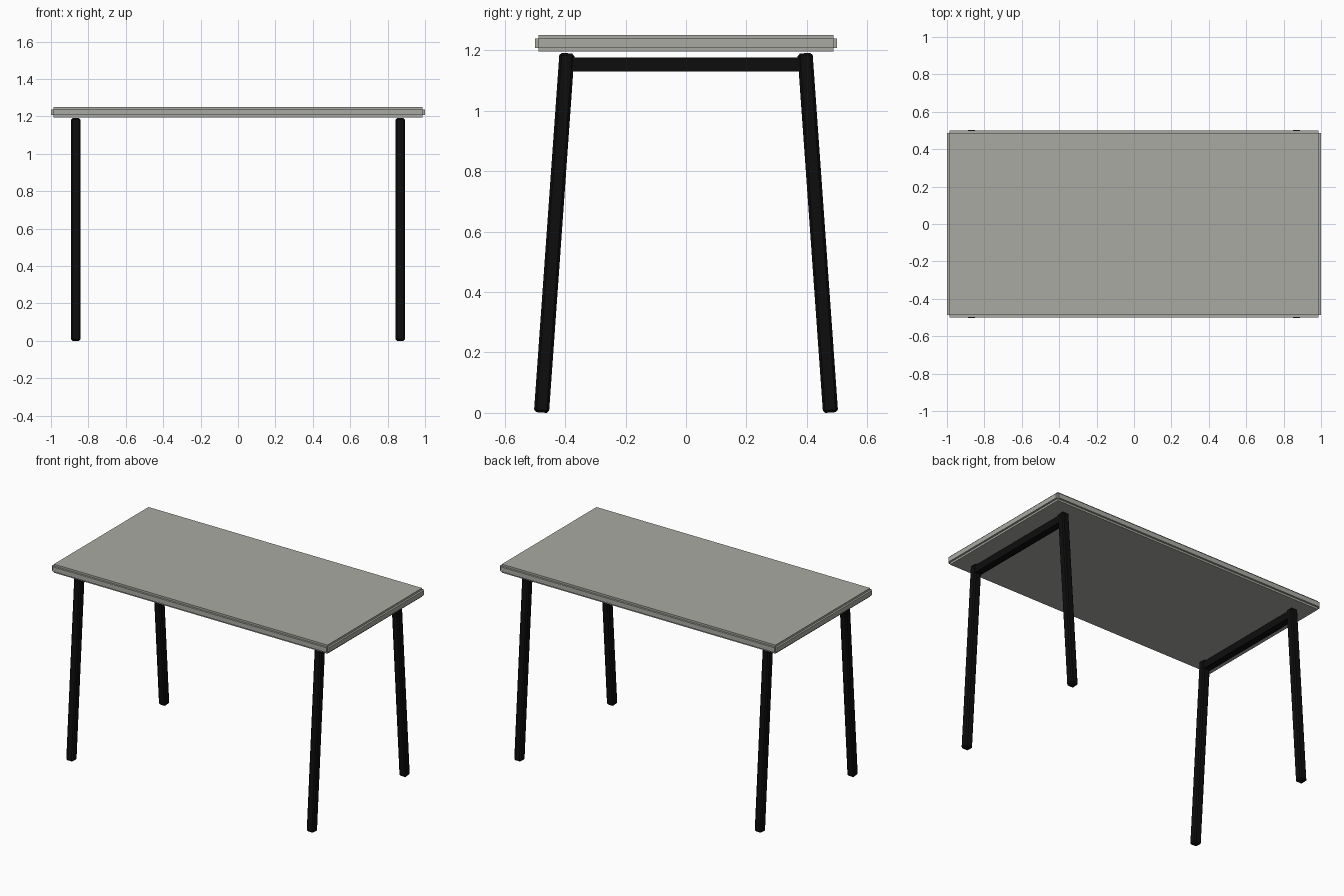
import bpy, bmesh, math
from mathutils import Matrix

if "Cube" in bpy.data.objects:
    bpy.data.objects.remove(bpy.data.objects["Cube"])


def material(name, rgb):
    m = bpy.data.materials.new(name)
    m.diffuse_color = (*rgb, 1.0)
    m.use_nodes = True
    m.node_tree.nodes["Principled BSDF"].inputs["Base Color"].default_value = m.diffuse_color
    return m


grey = material("warm grey", (0.40, 0.40, 0.368))
black = material("black", (0.004, 0.004, 0.004))


def boxes(name, sizes, mat, location, tilt=0.0, bevel=0.0):
    """One object made of concentric boxes, optionally chamfered."""
    bm = bmesh.new()
    for s in sizes:
        bmesh.ops.create_cube(bm, size=1.0, matrix=Matrix.Diagonal((*s, 1.0)))
    if bevel:
        bmesh.ops.bevel(bm, geom=bm.edges[:], offset=bevel, segments=1,
                        affect='EDGES', clamp_overlap=True)
    mesh = bpy.data.meshes.new(name)
    bm.to_mesh(mesh)
    bm.free()
    mesh.materials.append(mat)
    ob = bpy.data.objects.new(name, mesh)
    ob.location = location
    ob.rotation_euler = (tilt, 0, 0)
    bpy.context.collection.objects.link(ob)
    return ob


# Table top: stepped rim on every edge
W, D, H, STEP = 2.0, 1.0, 0.056, 0.0125
w, d, h = W - 2 * STEP, D - 2 * STEP, H - 2 * STEP
boxes("table_top", [(W, d, h), (w, D, h), (w, d, H)], grey, (0, 0, 1.223))

# Splayed legs, and a crossbar joining each pair under the top
TILT = math.radians(4.06)
for sx, side in ((-1, "left"), (1, "right")):
    for sy, end in ((-1, "front"), (1, "back")):
        boxes(f"{end}_{side}_leg", [(0.05, 0.05, 1.192)], black,
              (sx * 0.868, sy * 0.436, 0.5957), sy * TILT, 0.008)
    boxes(f"{side}_crossbar", [(0.046, 0.77, 0.047)], black,
          (sx * 0.868, 0, 1.153))
